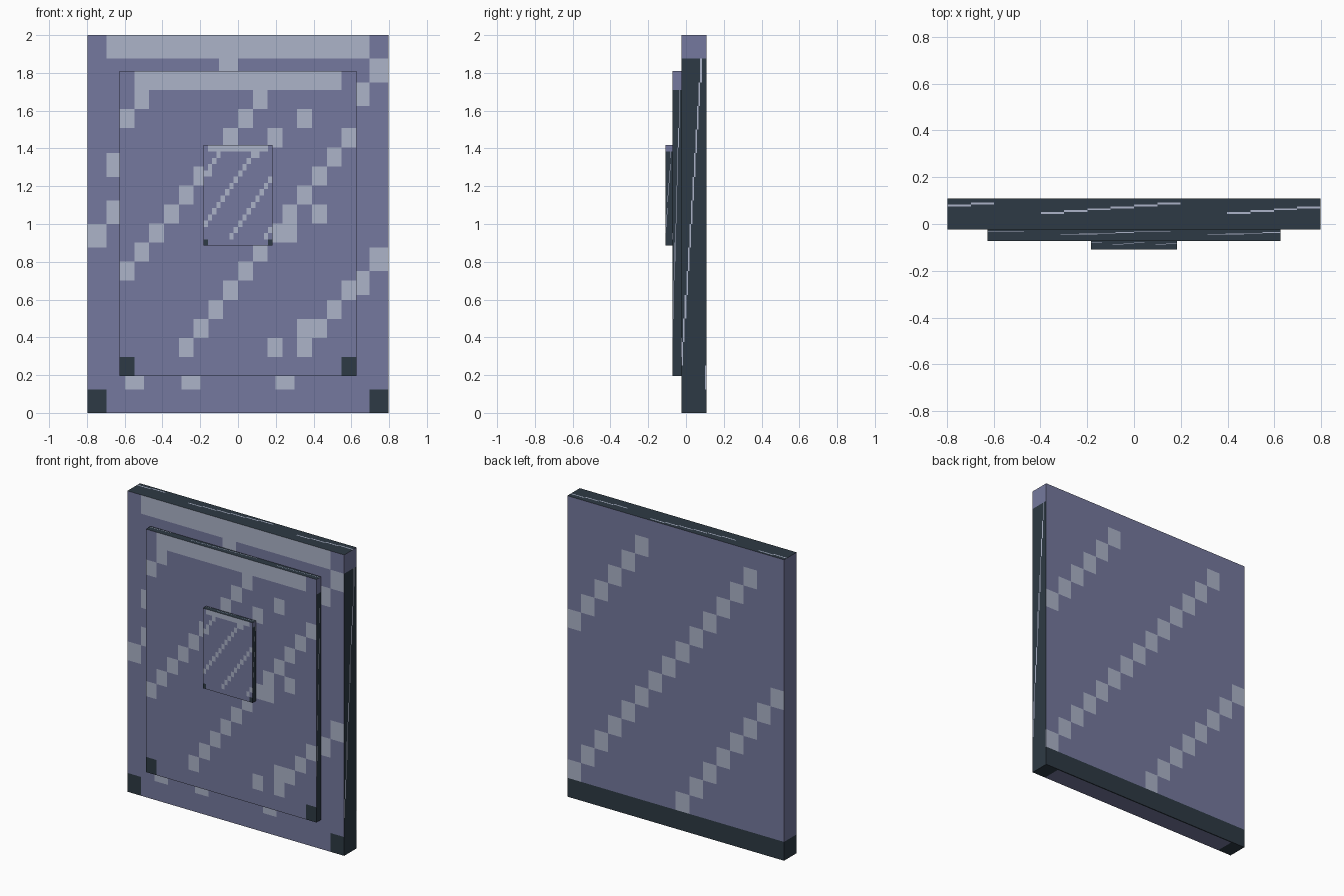
import bpy
import bmesh
from mathutils import Vector

if "Cube" in bpy.data.objects:
    bpy.data.objects.remove(bpy.data.objects["Cube"], do_unlink=True)

N = 16  # tiles along each side of a face
MAUVE, PALE, DARK = range(3)


def make_material(name, colour):
    mat = bpy.data.materials.new(name)
    mat.use_nodes = True
    mat.diffuse_color = (*colour, 1)
    mat.node_tree.nodes["Principled BSDF"].inputs["Base Color"].default_value = (*colour, 1)
    return mat


materials = [
    make_material("mauve", (0.178, 0.191, 0.342)),
    make_material("pale grey blue", (0.413, 0.451, 0.578)),
    make_material("dark slate", (0.027, 0.042, 0.058)),
]


# Colour rules: each takes a tile's row (from the top) and column (from the left)
def front_rule(phase, extras):
    def rule(row, col):
        edge = col in (0, N - 1)
        if row == 0:
            return MAUVE if edge else PALE
        if row == N - 1:
            return DARK if edge else MAUVE
        return PALE if (row + col) % 8 == phase or (row, col) in extras else MAUVE
    return rule


def back_rule(row, col):
    if row == N - 1:
        return DARK
    return PALE if row > 0 and (row + col) % 8 == 6 else MAUVE


def top_rule(row, col):
    return PALE if 2 <= row <= 7 and (row + col) % 8 == 3 else DARK


def right_rule(row, col):
    if row == 0:
        return MAUVE
    return PALE if row < N - 1 and (row + col) % N == 13 else DARK


def left_rule(row, col):
    return DARK if row == N - 1 else MAUVE


def bottom_rule(row, col):
    return DARK if col in (0, N - 1) or row == N - 1 else MAUVE


def tile_face(bm, corner, across, down, rule):
    """Tiled rectangle, starting at its upper left corner seen from outside."""
    corner, across, down = Vector(corner), Vector(across) / N, Vector(down) / N
    grid = [[bm.verts.new(corner + across * c + down * r) for c in range(N + 1)]
            for r in range(N + 1)]
    for r in range(N):
        for c in range(N):
            face = bm.faces.new((grid[r][c], grid[r + 1][c],
                                 grid[r + 1][c + 1], grid[r][c + 1]))
            face.material_index = rule(r, c)


def make_slab(name, half, y0, y1, z0, z1, rule):
    w, d, h = 2 * half, y1 - y0, z1 - z0
    bm = bmesh.new()
    tile_face(bm, (-half, y0, z1), (w, 0, 0), (0, 0, -h), rule)
    tile_face(bm, (half, y1, z1), (-w, 0, 0), (0, 0, -h), back_rule)
    tile_face(bm, (half, y0, z1), (0, d, 0), (0, 0, -h), right_rule)
    tile_face(bm, (-half, y1, z1), (0, -d, 0), (0, 0, -h), left_rule)
    tile_face(bm, (-half, y1, z1), (w, 0, 0), (0, -d, 0), top_rule)
    tile_face(bm, (-half, y0, z0), (w, 0, 0), (0, d, 0), bottom_rule)
    bmesh.ops.remove_doubles(bm, verts=bm.verts, dist=0.0002)
    mesh = bpy.data.meshes.new(name)
    bm.to_mesh(mesh)
    bm.free()
    for mat in materials:
        mesh.materials.append(mat)
    obj = bpy.data.objects.new(name, mesh)
    bpy.context.collection.objects.link(obj)


# Three stacked slabs, largest at the back
make_slab("back_panel", 0.797, -0.023, 0.108, 0, 2,
          front_rule(0, {(5, 1), (14, 5)}))
make_slab("middle_panel", 0.627, -0.072, -0.023, 0.195, 1.81,
          front_rule(2, {(2, 12), (3, 10), (7, 13), (8, 11), (13, 12), (14, 10)}))
make_slab("front_plate", 0.183, -0.108, -0.072, 0.885, 1.417,
          front_rule(4, {(4, 1), (1, 12)}))
